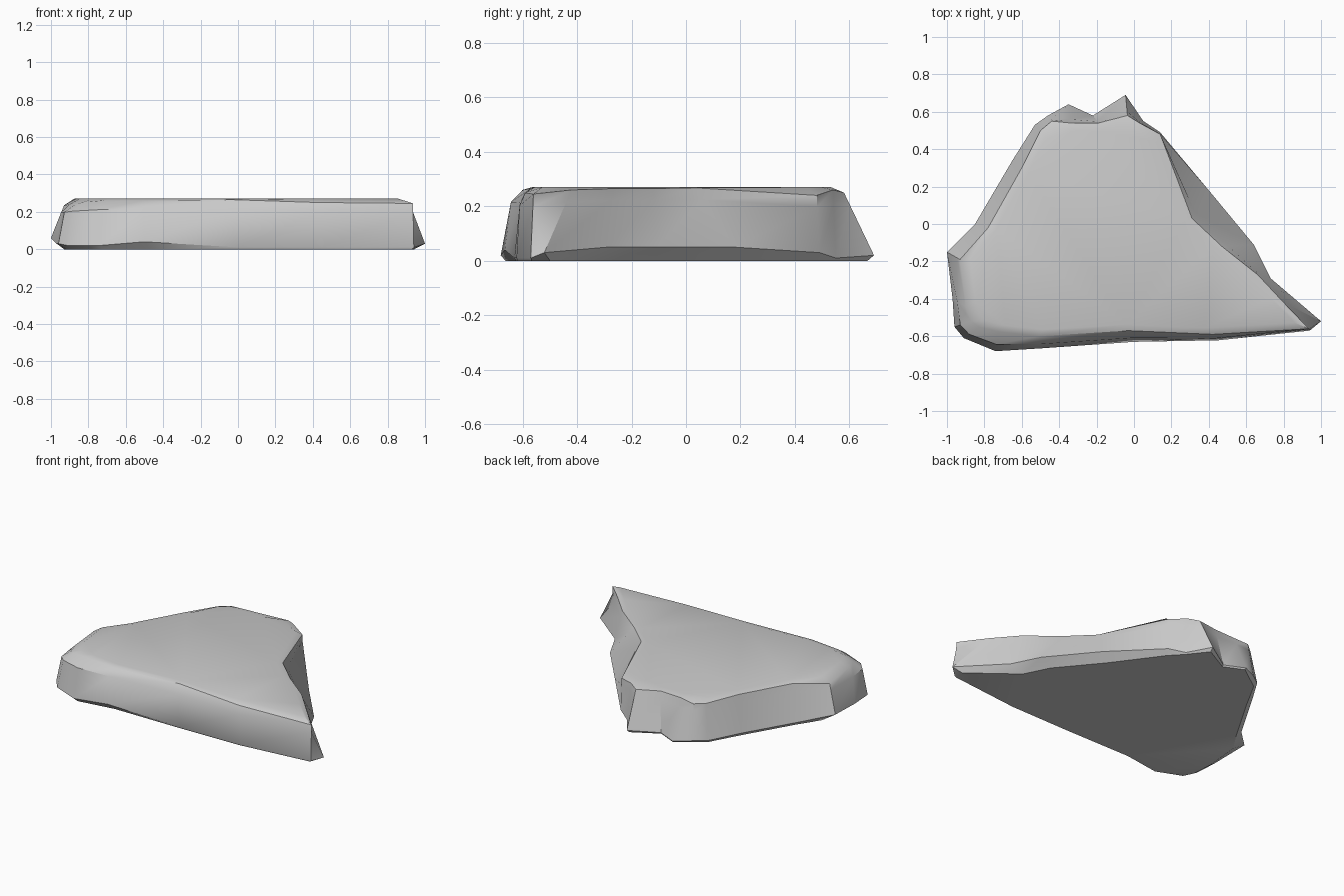
import bpy, bmesh, math
from mathutils import Vector

# Stations round the slab: outer x, y, low z, top-rim x, y, z
STATIONS = [
    (-0.74, -0.68, 0.02, -0.73, -0.575, 0.26),
    (-0.50, -0.665, 0.04, -0.51, -0.60, 0.26),
    (0.00, -0.63, 0.01, -0.03, -0.57, 0.265),
    (0.45, -0.622, 0.01, 0.42, -0.59, 0.25),
    (0.94, -0.57, 0.01, 0.935, -0.56, 0.245),
    (1.00, -0.52, 0.03, 0.80, -0.42, 0.26),
    (0.73, -0.29, 0.05, 0.66, -0.27, 0.265),
    (0.64, -0.11, 0.05, 0.47, -0.12, 0.265),
    (0.40, 0.18, 0.05, 0.31, 0.03, 0.268),
    (0.14, 0.49, 0.03, 0.14, 0.48, 0.24),
    (0.05, 0.55, 0.01, 0.03, 0.54, 0.26),
    (-0.045, 0.69, 0.02, -0.035, 0.58, 0.25),
    (-0.22, 0.58, 0.01, -0.19, 0.54, 0.265),
    (-0.35, 0.64, 0.01, -0.34, 0.54, 0.26),
    (-0.46, 0.58, 0.02, -0.44, 0.55, 0.25),
    (-0.53, 0.53, 0.02, -0.50, 0.50, 0.25),
    (-0.65, 0.34, 0.03, -0.60, 0.30, 0.26),
    (-0.85, 0.00, 0.03, -0.78, -0.02, 0.26),
    (-1.00, -0.15, 0.06, -0.93, -0.19, 0.235),
    (-0.97, -0.40, 0.03, -0.90, -0.44, 0.24),
    (-0.96, -0.55, 0.03, -0.87, -0.52, 0.24),
    (-0.91, -0.61, 0.02, -0.83, -0.55, 0.25),
]
CENTRE = Vector((-0.15, -0.1, 0))


def toward_centre(p, amount, z):
    q = p.lerp(CENTRE, amount)
    return Vector((q.x, q.y, z))


# Five rings: underside, outer edge, shoulder, top rim, flat top
rings = [[], [], [], [], []]
for i, (x, y, zl, tx, ty, zt) in enumerate(STATIONS):
    outer, rim = Vector((x, y, zl)), Vector((tx, ty, zt))
    rounded = i < 4 or i >= 19
    shoulder = outer.lerp(rim, 0.35 if rounded else 0.8)
    shoulder.z = zl + (zt - zl) * 0.8
    rings[0].append(toward_centre(outer, 0.01 + 2.0 * max(0, zl - 0.01), 0.0))
    rings[1].append(outer)
    rings[2].append(shoulder)
    rings[3].append(rim)
    rings[4].append(toward_centre(rim, 0.07, 0.27))

bm = bmesh.new()
loops = [[bm.verts.new(p) for p in ring] for ring in rings]
n = len(STATIONS)
for a, b in zip(loops, loops[1:]):
    for i in range(n):
        j = (i + 1) % n
        bm.faces.new((a[i], a[j], b[j], b[i]))
bm.faces.new(loops[0][::-1])
bm.faces.new(loops[-1])
bmesh.ops.triangulate(bm, faces=[f for f in bm.faces if len(f.verts) > 4])
bmesh.ops.recalc_face_normals(bm, faces=bm.faces)

# Rock slab object
mesh = bpy.data.meshes.new("rock_slab")
bm.to_mesh(mesh)
bm.free()
rock = bpy.data.objects.new("rock_slab", mesh)
bpy.context.collection.objects.link(rock)
bpy.context.view_layer.objects.active = rock
rock.select_set(True)
bpy.ops.object.shade_smooth_by_angle(angle=math.radians(35))
